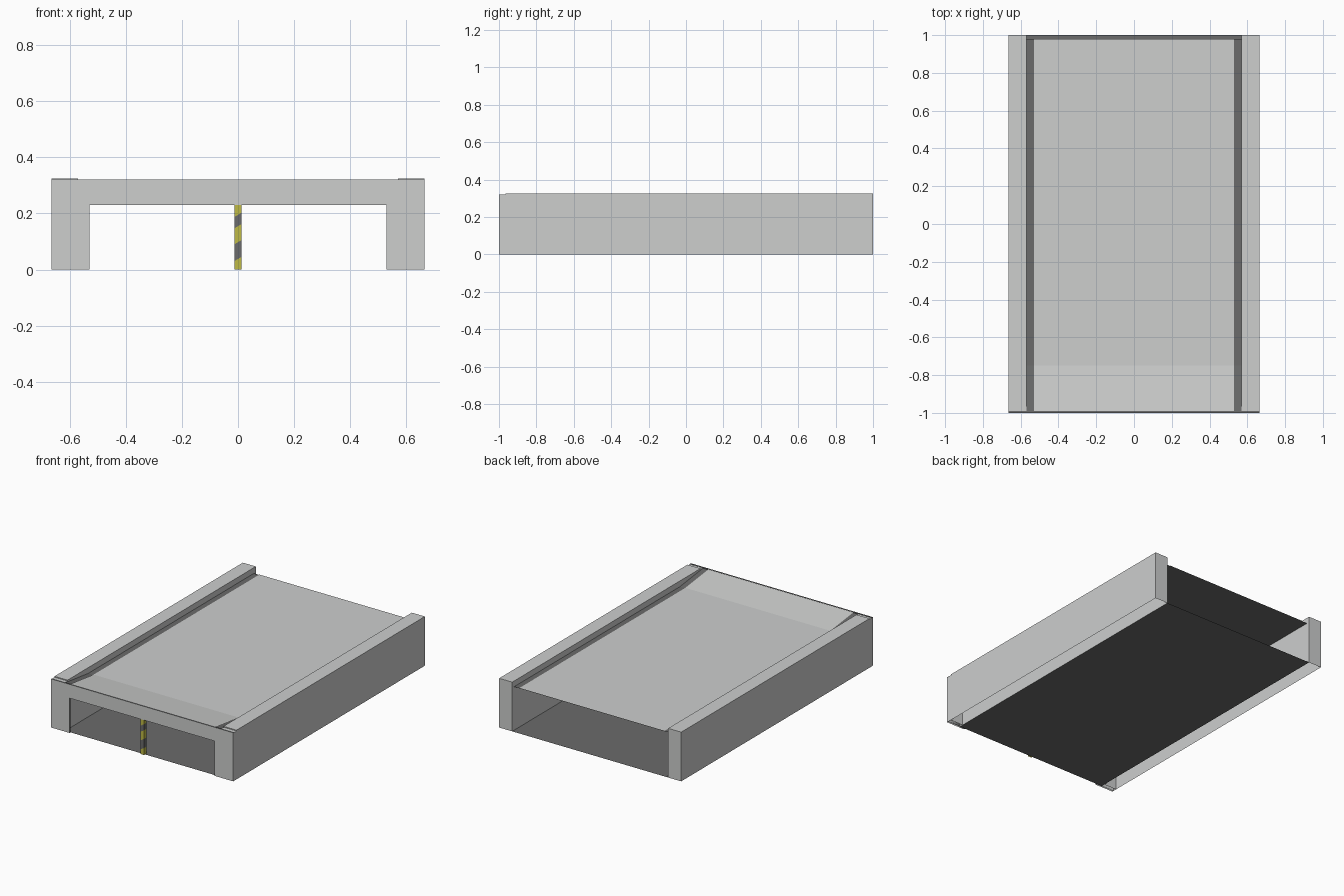
import bpy, bmesh
from mathutils import Vector

if "Cube" in bpy.data.objects:
    bpy.data.objects.remove(bpy.data.objects["Cube"])


def material(name, rgb):
    m = bpy.data.materials.new(name)
    m.diffuse_color = (*rgb, 1)
    m.use_nodes = True
    m.node_tree.nodes["Principled BSDF"].inputs["Base Color"].default_value = m.diffuse_color
    return m


LIGHT = material("light concrete", (0.61, 0.62, 0.615))
DARK = material("dark grey", (0.145, 0.147, 0.147))
YELLOW = material("warning yellow", (0.52, 0.49, 0.06))


def finish(name, bm, mats, rule=None, open_bottom=False):
    bmesh.ops.recalc_face_normals(bm, faces=bm.faces)
    bm.normal_update()
    for f in bm.faces:
        f.material_index = rule(f) if rule else 0
    if open_bottom:
        base = [f for f in bm.faces
                if f.normal.z < -0.9 and f.calc_center_median().z < 0.01]
        bmesh.ops.delete(bm, geom=base, context='FACES')
    me = bpy.data.meshes.new(name)
    bm.to_mesh(me)
    bm.free()
    for m in mats:
        me.materials.append(m)
    ob = bpy.data.objects.new(name, me)
    bpy.context.collection.objects.link(ob)
    return ob


def box_bm(lo, hi):
    bm = bmesh.new()
    bmesh.ops.create_cube(bm, size=1)
    for v in bm.verts:
        v.co = Vector([lo[i] + (v.co[i] + 0.5) * (hi[i] - lo[i]) for i in range(3)])
    return bm


def sheet(name, half_width, path, mat):
    """Open sheet following a list of (y, z) points."""
    bm = bmesh.new()
    rows = [[bm.verts.new((s * half_width, y, z)) for s in (-1, 1)] for y, z in path]
    for a, b in zip(rows, rows[1:]):
        bm.faces.new((a[0], a[1], b[1], b[0]))
    ob = finish(name, bm, [mat])
    # make sure the sheet faces up
    if ob.data.polygons[0].normal.z < 0:
        ob.data.flip_normals()
    return ob


# hollow side walls with a slightly lower pier at the front end
for s, side in ((-1, "left"), (1, "right")):
    x0, x1 = sorted((s * 0.57, s * 0.665))
    finish(side + "_wall", box_bm((x0, -0.965, 0), (x1, 1, 0.325)), [LIGHT],
           open_bottom=True)
    finish(side + "_pier", box_bm((x0, -0.99, 0), (x1, -0.965, 0.319)), [LIGHT],
           open_bottom=True)

# floor
sheet("floor", 0.57, [(-0.99, 0), (1, 0)], DARK)

# roof plate dropping slightly behind the portal, with the light deck on it
sheet("roof_plate", 0.57, [(-0.99, 0.317), (-0.75, 0.287), (0.98, 0.287)], DARK)
sheet("deck", 0.53, [(-0.99, 0.320), (-0.75, 0.290), (0.98, 0.290)], LIGHT)

# front portal frame, light face with dark edges and back
bm = bmesh.new()
outline = [(-0.665, 0), (-0.53, 0), (-0.53, 0.23), (0.53, 0.23),
           (0.53, 0), (0.665, 0), (0.665, 0.321), (-0.665, 0.321)]
face = bm.faces.new([bm.verts.new((x, -1, z)) for x, z in outline])
ext = bmesh.ops.extrude_face_region(bm, geom=[face], use_keep_orig=True)
for v in ext["geom"]:
    if isinstance(v, bmesh.types.BMVert):
        v.co.y = -0.99
finish("portal_frame", bm, [LIGHT, DARK],
       lambda f: 0 if f.normal.y < -0.5 or abs(f.calc_center_median().x) > 0.66 else 1,
       open_bottom=True)

# striped centre post, cut along slanted planes
cuts = [0.038, 0.098, 0.155, 0.195]
slope = Vector((-0.6, 0, 1))
bm = box_bm((-0.013, -1.0, 0), (0.013, -0.975, 0.23))
for z in cuts:
    bmesh.ops.bisect_plane(bm, geom=bm.verts[:] + bm.edges[:] + bm.faces[:],
                           plane_co=(0, 0, z), plane_no=slope)


def stripe(f):
    h = f.calc_center_median().dot(slope)
    return sum(h > z for z in cuts) % 2


finish("striped_post", bm, [YELLOW, DARK], stripe, open_bottom=True)
